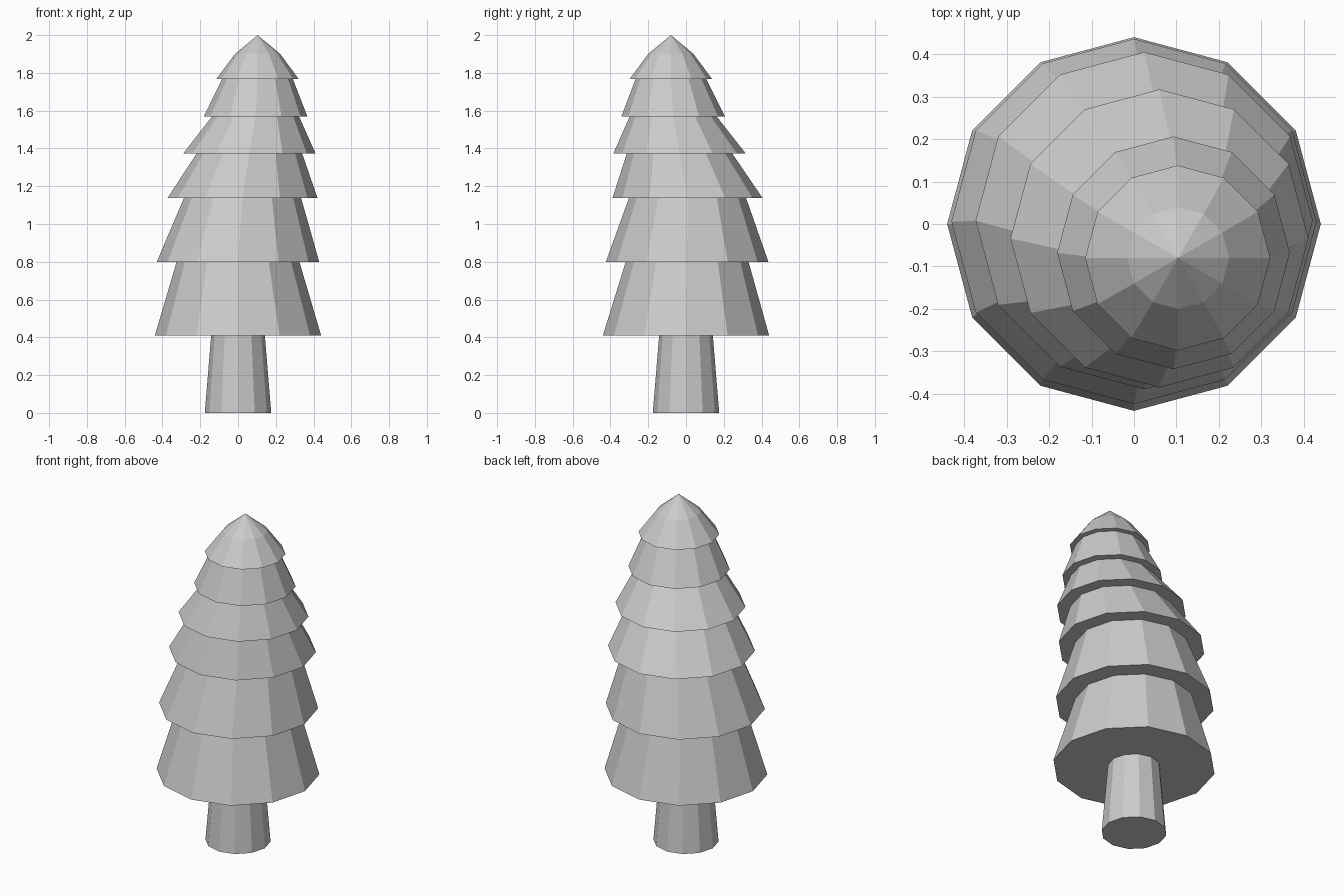
import bpy, bmesh
from math import cos, sin, pi

if "Cube" in bpy.data.objects:
    bpy.data.objects.remove(bpy.data.objects["Cube"])

SIDES = 12


def loft(name, rings, cap_start=False, tip=None):
    """Skin a stack of (x, y, z, radius) rings into one flat-shaded shell."""
    bm = bmesh.new()
    loops = [[bm.verts.new((x + r * cos(2 * pi * i / SIDES),
                            y + r * sin(2 * pi * i / SIDES), z))
              for i in range(SIDES)] for x, y, z, r in rings]
    for a, b in zip(loops, loops[1:]):
        for i in range(SIDES):
            j = (i + 1) % SIDES
            bm.faces.new((a[i], a[j], b[j], b[i]))
    if cap_start:
        bm.faces.new(loops[0][::-1])
    if tip:
        t = bm.verts.new(tip)
        for i in range(SIDES):
            bm.faces.new((loops[-1][i], loops[-1][(i + 1) % SIDES], t))
    mesh = bpy.data.meshes.new(name)
    bm.to_mesh(mesh)
    bm.free()
    obj = bpy.data.objects.new(name, mesh)
    bpy.context.collection.objects.link(obj)
    return obj


# Tapered trunk, open where it meets the foliage
loft("trunk", [(0, 0, 0, 0.176), (0, 0, 0.41, 0.142)], cap_start=True)

# Foliage tiers: each has a wide rim above the narrow neck of the tier below
tiers = [  # centre x, centre y, z, neck radius, rim radius
    (0.00, 0.00, 0.41, 0.142, 0.440),
    (0.00, 0.006, 0.80, 0.325, 0.430),
    (0.024, 0.008, 1.138, 0.310, 0.397),
    (0.06, -0.034, 1.372, 0.280, 0.351),
    (0.093, -0.068, 1.57, 0.230, 0.274),
    (0.103, -0.08, 1.768, 0.187, 0.218),
]
rings = []
for x, y, z, neck, rim in tiers:
    rings += [(x, y, z, neck), (x, y, z, rim)]
rings.append((0.104, -0.08, 1.90, 0.12))
loft("foliage", rings, tip=(0.104, -0.08, 2.0))
